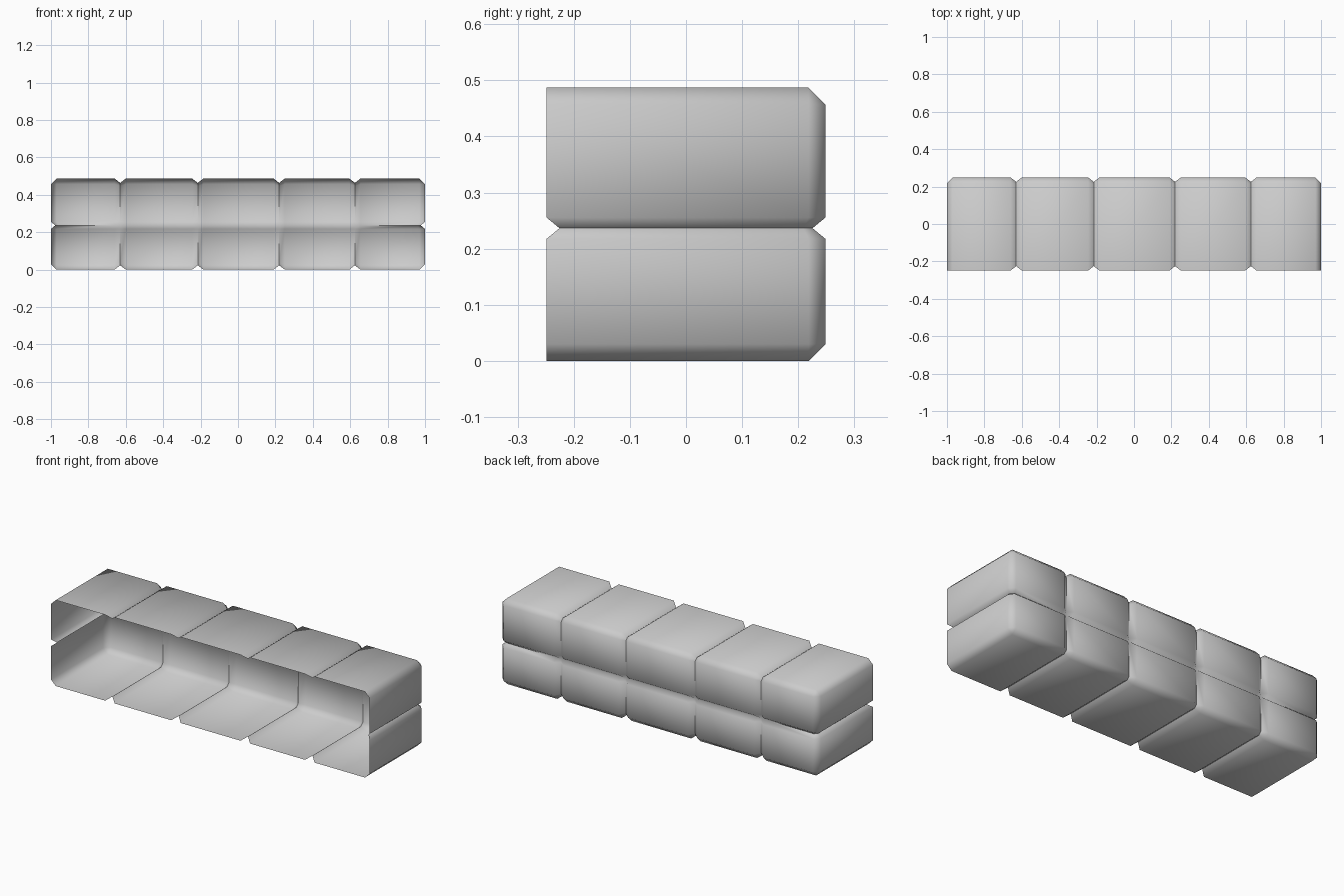
import bpy, bmesh
from mathutils import Vector

default = bpy.data.objects.get("Cube")
if default:
    bpy.data.objects.remove(default)

LENGTH, DEPTH, HEIGHT = 2.0, 0.497, 0.487
CHAMFER, GROOVE = 0.03, 0.023
half = Vector((LENGTH / 2, DEPTH / 2, HEIGHT / 2))
centre = Vector((0, 0, HEIGHT / 2))

grey = bpy.data.materials.new("light grey")
grey.use_nodes = True
colour = (0.6, 0.6, 0.6, 1)
grey.diffuse_color = colour
grey.node_tree.nodes["Principled BSDF"].inputs["Base Color"].default_value = colour

# Chamfered box, open at the front
bm = bmesh.new()
bmesh.ops.create_cube(bm, size=1)
for v in bm.verts:
    v.co = Vector(a * b * 2 for a, b in zip(v.co, half))
edges = [e for e in bm.edges if max(v.co.y for v in e.verts) > 0]
bmesh.ops.bevel(bm, geom=edges, offset=CHAMFER, segments=1, affect='EDGES')
front = [f for f in bm.faces if f.normal.y < -0.9]
bmesh.ops.delete(bm, geom=front, context='FACES')

# Joints between the blocks: axis, position, half width
joints = [(0, x, 0.03) for x in (-0.63, -0.215, 0.22, 0.625)] + [(2, -0.007, 0.019)]
for axis, pos, width in joints:
    normal = Vector((0, 0, 0))
    normal[axis] = 1
    for offset in (-width, 0, width):
        point = normal * (pos + offset)
        bmesh.ops.bisect_plane(bm, geom=bm.verts[:] + bm.edges[:] + bm.faces[:],
                               plane_co=point, plane_no=normal, dist=1e-5)

# Press each joint line inward to make a V groove, notched at the open rim
moves = {}
for axis, pos, width in joints:
    for v in bm.verts:
        if abs(v.co[axis] - pos) > 1e-4:
            continue
        step = Vector((0, 0, 0))
        for i in range(3):
            if i == axis:
                continue
            gap = half[i] - abs(v.co[i])
            side = 1 if v.co[i] > 0 else -1
            if gap < 1e-4:
                step[i] = -side * GROOVE
            elif gap < CHAMFER + 1e-4 and not (i == 1 and side < 0):
                step[i] = -side * GROOVE * 0.41
        moves[v] = step
for v, step in moves.items():
    v.co += step

for v in bm.verts:
    v.co += centre
bmesh.ops.recalc_face_normals(bm, faces=bm.faces[:])
# Outward normals: the back wall must face +y
back = max(bm.faces, key=lambda f: f.calc_area() * (f.calc_center_median().y > 0.24))
if back.normal.y < 0:
    bmesh.ops.reverse_faces(bm, faces=bm.faces[:])

mesh = bpy.data.meshes.new("block_shell")
bm.to_mesh(mesh)
bm.free()
mesh.materials.append(grey)
shell = bpy.data.objects.new("block_shell", mesh)
bpy.context.collection.objects.link(shell)

# Soft chamfers, crisp groove lines
bpy.ops.object.select_all(action='DESELECT')
shell.select_set(True)
bpy.context.view_layer.objects.active = shell
bpy.ops.object.shade_smooth_by_angle(angle=1.05)
